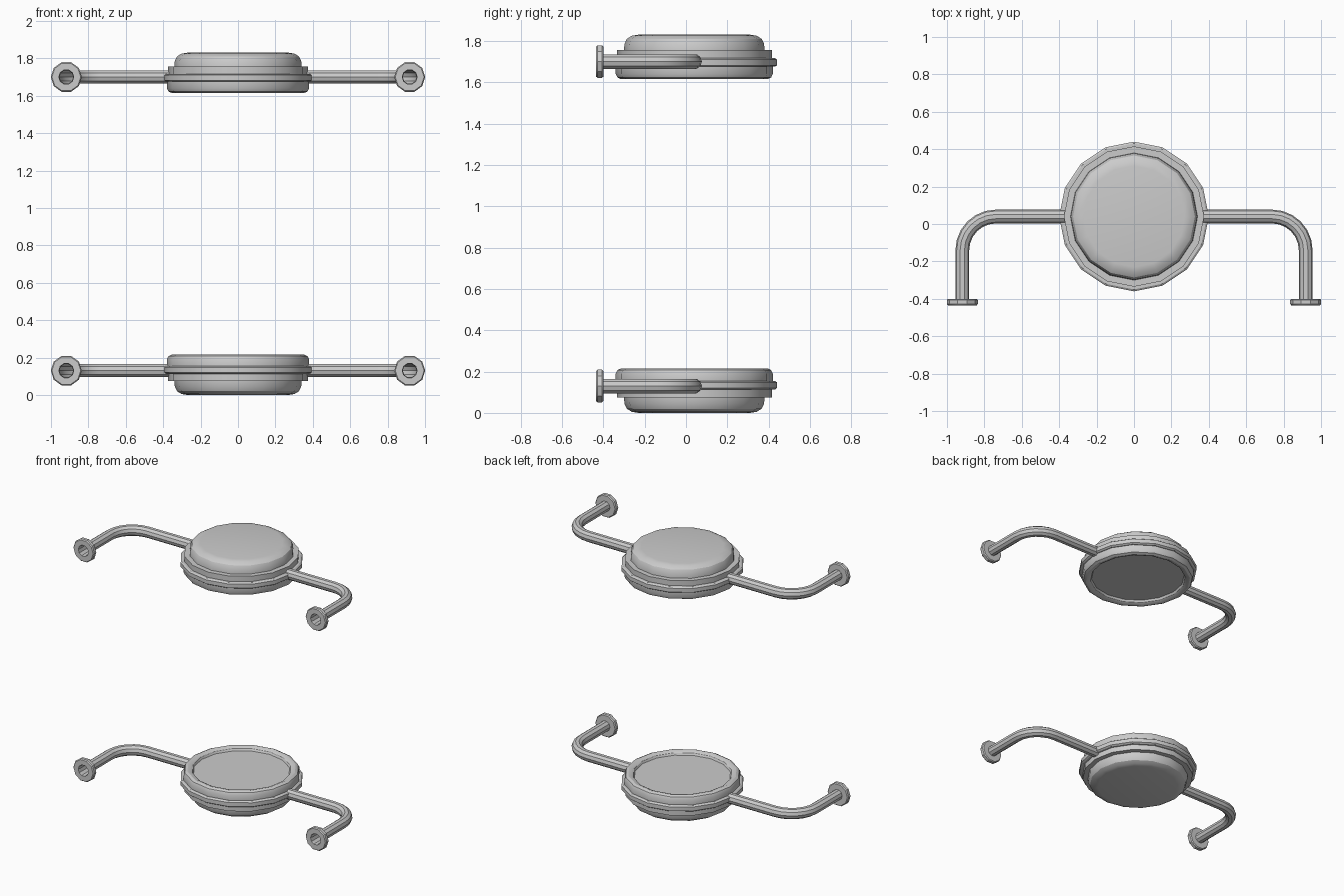
import bpy, bmesh
from math import sin, cos, pi, radians
from mathutils import Vector

if "Cube" in bpy.data.objects:
    bpy.data.objects.remove(bpy.data.objects["Cube"])

HEIGHT = 1.83      # top of the upper handle; upper one is the lower one flipped
CY = 0.04          # y of the disc centre and straight arm section
ARM_Z = 0.13
ARM_X = 0.918


def finish(name, bm, flip):
    """Flip for the upper copy, fix normals, smooth by angle."""
    if flip:
        for v in bm.verts:
            v.co.z = HEIGHT - v.co.z
    bmesh.ops.recalc_face_normals(bm, faces=bm.faces)
    me = bpy.data.meshes.new(name)
    bm.to_mesh(me)
    bm.free()
    ob = bpy.data.objects.new(name, me)
    bpy.context.collection.objects.link(ob)
    me.shade_smooth()
    me.set_sharp_from_angle(angle=radians(30))
    return ob


def bridge(bm, rings, closed=False):
    n = len(rings[0])
    pairs = list(zip(rings, rings[1:]))
    if closed:
        pairs.append((rings[-1], rings[0]))
    for a, b in pairs:
        for i in range(n):
            j = (i + 1) % n
            bm.faces.new((a[i], a[j], b[j], b[i]))


def ring(bm, centre, u, v, r, n):
    return [bm.verts.new(centre + r * (cos(2 * pi * i / n) * u + sin(2 * pi * i / n) * v))
            for i in range(n)]


X, Y, Z = Vector((1, 0, 0)), Vector((0, 1, 0)), Vector((0, 0, 1))


def mirror_x(ob):
    ob.modifiers.new("mirror", 'MIRROR').use_mirror_merge = False


def build_handle(prefix, flip):
    # Round body: domed cap, flange, widest band, rounded rim, recessed plate
    profile = [(0.27, 0.0), (0.302, 0.005), (0.326, 0.02), (0.338, 0.045), (0.34, 0.075),
               (0.375, 0.075), (0.375, 0.113), (0.39, 0.113), (0.40, 0.12), (0.40, 0.148),
               (0.39, 0.155), (0.38, 0.155), (0.38, 0.19), (0.372, 0.207), (0.355, 0.215),
               (0.338, 0.213), (0.322, 0.204), (0.315, 0.19)]
    bm = bmesh.new()
    rings = [ring(bm, Vector((0, CY, z)), X, Y, r, 16) for r, z in profile]
    bridge(bm, rings)
    bm.faces.new(rings[0])
    bm.faces.new(rings[-1])
    finish(prefix + "_round_body", bm, flip)

    # Bent tube arm, open at the foot
    bend, steps = 0.18, 6
    path = [(Vector((0.34, CY, ARM_Z)), Y)]
    for k in range(steps + 1):
        a = pi / 2 * (1 - k / steps)
        d = Vector((cos(a), sin(a), 0))
        path.append((Vector((ARM_X - bend, CY - bend, ARM_Z)) + bend * d, d))
    path.append((Vector((ARM_X, -0.425, ARM_Z)), X))
    bm = bmesh.new()
    bridge(bm, [ring(bm, p, d, Z, 0.037, 10) for p, d in path])
    mirror_x(finish(prefix + "_arm", bm, flip))

    # Mounting foot: flat washer around the tube end
    section = [(0.037, -0.40), (0.077, -0.40), (0.083, -0.407), (0.083, -0.428),
               (0.077, -0.435), (0.04, -0.435)]
    bm = bmesh.new()
    bridge(bm, [ring(bm, Vector((ARM_X, y, ARM_Z)), X, Z, r, 10) for r, y in section],
           closed=True)
    mirror_x(finish(prefix + "_mounting_foot", bm, flip))


build_handle("lower", False)
build_handle("upper", True)
